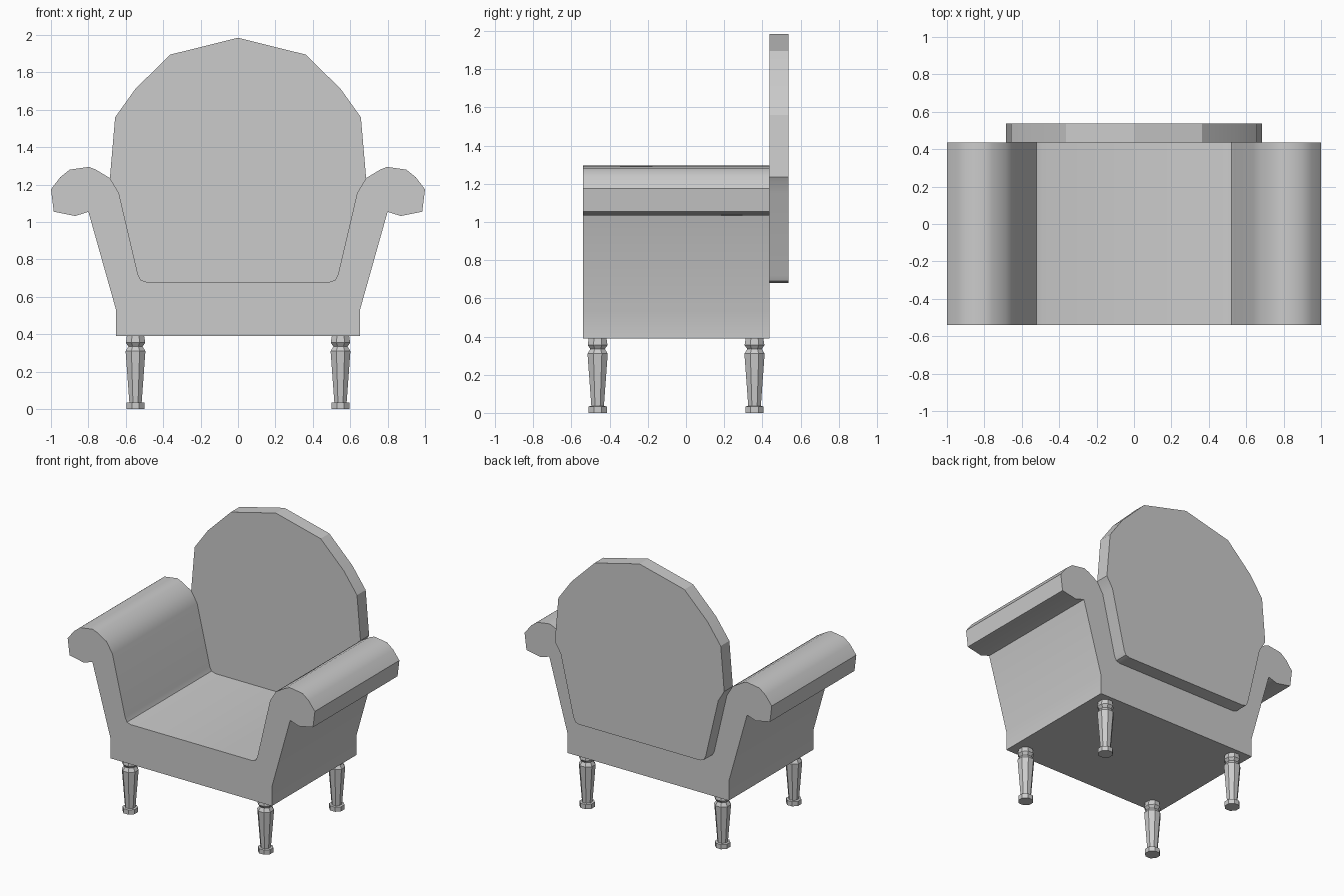
import bpy, bmesh, math
from mathutils import Vector

cube = bpy.data.objects.get("Cube")
if cube:
    bpy.data.objects.remove(cube, do_unlink=True)

grey = bpy.data.materials.new("grey upholstery")
grey.use_nodes = True
COLOUR = (0.6, 0.6, 0.6, 1)
grey.diffuse_color = COLOUR
grey.node_tree.nodes["Principled BSDF"].inputs["Base Color"].default_value = COLOUR


def finish(name, bm, angle):
    bmesh.ops.recalc_face_normals(bm, faces=bm.faces)
    mesh = bpy.data.meshes.new(name)
    bm.to_mesh(mesh)
    bm.free()
    mesh.materials.append(grey)
    obj = bpy.data.objects.new(name, mesh)
    bpy.context.collection.objects.link(obj)
    bpy.ops.object.select_all(action="DESELECT")
    obj.select_set(True)
    bpy.context.view_layer.objects.active = obj
    bpy.ops.object.shade_smooth_by_angle(angle=math.radians(angle))
    return obj


def extrude_profile(name, half, y0, y1, angle):
    """Mirror a half outline across x and extrude it from y0 to y1."""
    outline = half + [(-x, z) for x, z in reversed(half) if x > 0]
    bm = bmesh.new()
    face = bm.faces.new([bm.verts.new((x, y0, z)) for x, z in outline])
    new = bmesh.ops.extrude_face_region(bm, geom=[face], use_keep_orig=True)
    verts = [v for v in new["geom"] if isinstance(v, bmesh.types.BMVert)]
    bmesh.ops.translate(bm, verts=verts, vec=Vector((0, y1 - y0, 0)))
    return finish(name, bm, angle)


# Seat and scrolled arms share one cross-section
inner = [(0.49, 0.68), (0.52, 0.69), (0.535, 0.72), (0.637, 1.155), (0.685, 1.235)]
scroll = [(0.76, 1.28), (0.797, 1.295), (0.9, 1.28), (0.95, 1.24), (1.0, 1.175),
          (0.985, 1.055), (0.87, 1.032), (0.8, 1.055)]
base = [(0.652, 0.53), (0.652, 0.39)]
extrude_profile("seat_and_arms", inner + scroll + base, -0.54, 0.437, 35)

# Rounded back panel sits in the hollow between the arms
crown = [(0.657, 1.56), (0.55, 1.71), (0.363, 1.895), (0, 1.985)]
extrude_profile("back_panel", inner + crown, 0.437, 0.537, 25)


# Turned eight-sided legs: (half width, height)
LEG = [(0.048, 0), (0.048, 0.034), (0.033, 0.036), (0.053, 0.31),
       (0.038, 0.335), (0.052, 0.355), (0.046, 0.392)]


def leg(name, x, y):
    bm = bmesh.new()
    rings = []
    for width, z in LEG:
        r = width / math.cos(math.pi / 8)
        angles = [math.pi * (2 * i + 1) / 8 for i in range(8)]
        rings.append([bm.verts.new((x + r * math.cos(a), y + r * math.sin(a), z))
                      for a in angles])
    for low, high in zip(rings, rings[1:]):
        for i in range(8):
            j = (i + 1) % 8
            bm.faces.new((low[i], low[j], high[j], high[i]))
    bm.faces.new(rings[0])
    bm.faces.new(rings[-1])
    finish(name, bm, 25)


for side, x in (("left", 0.548), ("right", -0.548)):
    for end, y in (("front", -0.463), ("back", 0.359)):
        leg(f"{end}_{side}_leg", x, y)
